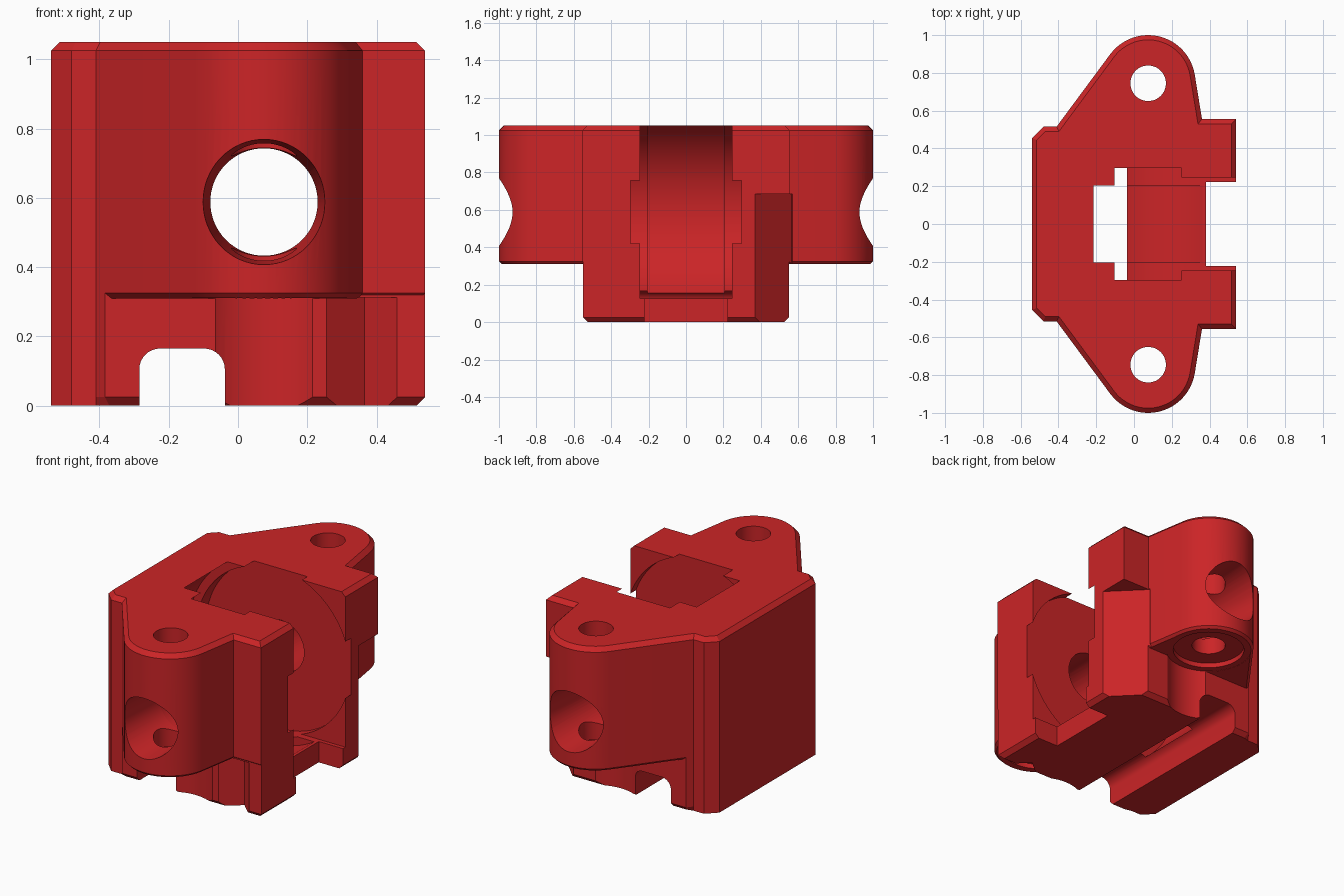
import bpy, bmesh, math
from mathutils import Vector, Matrix

if "Cube" in bpy.data.objects:
    bpy.data.objects.remove(bpy.data.objects["Cube"])

red = bpy.data.materials.new("red plastic")
red.diffuse_color = (0.60, 0.018, 0.02, 1)
red.use_nodes = True
red.node_tree.nodes["Principled BSDF"].inputs["Base Color"].default_value = red.diffuse_color
AX, AZ = 0.075, 0.588      # wheel axle position
EY = 0.745                 # ear screw position


def obj(name, bm):
    bmesh.ops.recalc_face_normals(bm, faces=bm.faces)
    me = bpy.data.meshes.new(name)
    bm.to_mesh(me)
    bm.free()
    me.materials.append(red)
    o = bpy.data.objects.new(name, me)
    bpy.context.collection.objects.link(o)
    return o


def inset(pts, d):
    """Mitred inward offset of a counter-clockwise outline."""
    out = []
    for i, p in enumerate(pts):
        a = (Vector(p) - Vector(pts[i - 1])).normalized()
        b = (Vector(pts[(i + 1) % len(pts)]) - Vector(p)).normalized()
        na, nb = Vector((-a.y, a.x)), Vector((-b.y, b.x))
        m = (na + nb) / (1 + na.dot(nb))
        out.append((p[0] + m.x * d, p[1] + m.y * d))
    return out


def prism(name, pts, z0, z1, low=0, high=0, keep_x=-9):
    """Vertical prism with chamfered ends; the low chamfer skips x < keep_x."""
    rings = [(pts, z0 + low), (pts, z1 - high)]
    if low:
        bottom = [p if p[0] < keep_x else q for p, q in zip(pts, inset(pts, low))]
        rings.insert(0, (bottom, z0))
    if high:
        rings.append((inset(pts, high), z1))
    bm = bmesh.new()
    vs = [[bm.verts.new((x, y, z)) for x, y in r] for r, z in rings]
    n = len(pts)
    for a, b in zip(vs, vs[1:]):
        for i in range(n):
            j = (i + 1) % n
            bm.faces.new((a[i], a[j], b[j], b[i]))
    bm.faces.new(vs[0][::-1])
    bm.faces.new(vs[-1])
    return obj(name, bm)


def box(name, x0, x1, y0, y1, z0, z1):
    return prism(name, [(x0, y0), (x1, y0), (x1, y1), (x0, y1)], z0, z1)


def cyl(name, c, r1, depth, along_y=False, r2=None, seg=64):
    bm = bmesh.new()
    rot = Matrix.Rotation(-math.pi / 2, 4, 'X') if along_y else Matrix()
    bmesh.ops.create_cone(bm, cap_ends=True, segments=seg, radius1=r1,
                          radius2=r1 if r2 is None else r2, depth=depth,
                          matrix=Matrix.Translation(c) @ rot)
    return obj(name, bm)


def combine(target, tool, op='DIFFERENCE'):
    m = target.modifiers.new("combine", 'BOOLEAN')
    m.operation, m.object, m.solver = op, tool, 'EXACT'
    bpy.context.view_layer.objects.active = target
    bpy.ops.object.modifier_apply(modifier=m.name)
    bpy.data.objects.remove(tool)


def mirrored(half):
    """Complete an outline running from +x to -x on the +y side."""
    return half + [(x, -y) for x, y in reversed(half)]


# Upper block with two rounded ears
arc = [(AX + 0.25 * math.cos(math.radians(t)), 0.75 + 0.25 * math.sin(math.radians(t)))
       for t in [10 + 133 * i / 24 for i in range(25)]]
back = [(-0.41, 0.515), (-0.48, 0.515), (-0.54, 0.455)]
body = prism("wheel_housing", mirrored([(0.54, 0.555), (0.36, 0.555)] + arc + back),
             0.31, 1.05, 0.015, 0.025)

# Lower block
lower = prism("lower_block", mirrored([(0.54, 0.55), (-0.384, 0.55)] + back),
              0, 0.36, 0.025, 0, -0.4)
combine(body, lower, 'UNION')

# Wheel slot: tyre groove, side discs and open front
combine(body, cyl("tyre_groove", (AX, 0, AZ), 0.545, 0.41, True, seg=96))
combine(body, cyl("disc_recess", (AX, 0, AZ), 0.495, 0.595, True, seg=96))
combine(body, box("tyre_top", -0.2, 0.3, -0.205, 0.205, 0.9, 1.2))
combine(body, box("slot_front", AX, 0.7, -0.245, 0.245, 0.125, 1.2))
combine(body, box("slot_mouth", 0.38, 0.7, -0.222, 0.222, -0.1, 0.3))

# Rounded channel across the underside
r, x0, x1, top = 0.06, -0.285, -0.038, 0.165
bm = bmesh.new()
prof = [(x0, -0.1), (x1, -0.1)]
for cx, start in ((x1 - r, 0), (x0 + r, 90)):
    for k in range(9):
        t = math.radians(start + k * 90 / 8)
        prof.append((cx + r * math.cos(t), top - r + r * math.sin(t)))
face = bm.faces.new([bm.verts.new((x, -0.8, z)) for x, z in prof])
ext = bmesh.ops.extrude_face_region(bm, geom=[face])
bmesh.ops.translate(bm, vec=(0, 1.6, 0),
                    verts=[v for v in ext["geom"] if isinstance(v, bmesh.types.BMVert)])
combine(body, obj("channel", bm))

# Corner cuts: tall bevel at the back, V groove at the front
combine(body, prism("corner_bevel", [(0.58, 0.33), (0.62, 0.64), (0.345, 0.565)], -0.1, 0.685))
combine(body, prism("v_groove", [(0.243, -0.56), (0.47, -0.56), (0.365, -0.46)], -0.1, 0.312))

# Axle bore, flared in each ear
combine(body, cyl("axle_bore", (AX, 0, AZ), 0.155, 2.4, True))
for s in (-1, 1):
    a, b = (0.155, 0.183) if s > 0 else (0.183, 0.155)
    combine(body, cyl("bore_flare", (AX, s * 0.83, AZ), a, 0.4, True, b))
    # Screw hole, its recess and the clearance in the lower wall
    combine(body, cyl("screw_hole", (AX, s * EY, 0.7), 0.094, 1.6))
    combine(body, cyl("screw_recess", (AX, s * EY, 0.24), 0.2, 0.2))
    combine(body, cyl("screw_clearance", (AX, s * EY, 0.1055), 0.24, 0.411))

bpy.ops.object.select_all(action='DESELECT')
body.select_set(True)
bpy.context.view_layer.objects.active = body
bpy.ops.object.shade_smooth_by_angle(angle=math.radians(25))
